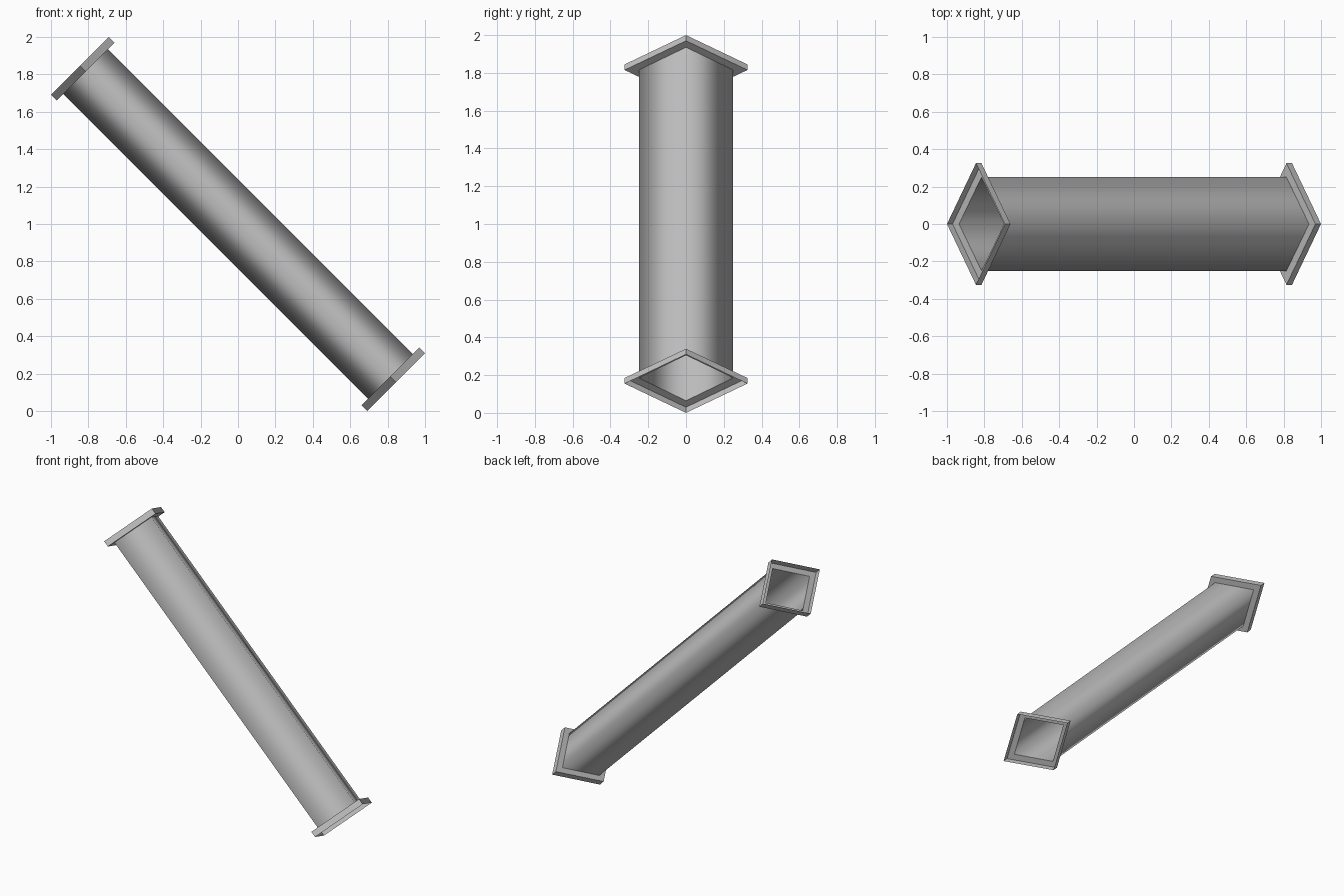
import bpy, bmesh, math
from mathutils import Matrix

cube = bpy.data.objects.get("Cube")
if cube:
    bpy.data.objects.remove(cube, do_unlink=True)

HALF_LENGTH = 1.195   # centre to the open rim
LIP = 0.042           # depth of each flange lip
TUBE = (0.25, 0.17)   # half diagonals of the tube section
FLANGE = (0.325, 0.219)

grey = bpy.data.materials.new("plain grey")
grey.use_nodes = True
colour = (0.53, 0.53, 0.53, 1)
grey.diffuse_color = colour
grey.node_tree.nodes["Principled BSDF"].inputs["Base Color"].default_value = colour

# The long axis slopes down towards +x
tilt = Matrix.Translation((0, 0, 1)) @ Matrix.Rotation(math.radians(45), 4, "Y")


def diamond_loft(name, sections, smooth):
    """Join diamond rings, each (position along axis, half diagonals), as an open sheet."""
    bm = bmesh.new()
    rings = []
    for x, (w, h) in sections:
        corners = [(w, 0), (0, h), (-w, 0), (0, -h)]
        rings.append([bm.verts.new((x, y, z)) for y, z in corners])
    for a, b in zip(rings, rings[1:]):
        for i in range(4):
            j = (i + 1) % 4
            bm.faces.new((a[i], a[j], b[j], b[i]))
    for f in bm.faces:
        f.smooth = smooth
    bmesh.ops.transform(bm, matrix=tilt, verts=bm.verts)
    bmesh.ops.recalc_face_normals(bm, faces=bm.faces)
    mesh = bpy.data.meshes.new(name)
    bm.to_mesh(mesh)
    bm.free()
    mesh.materials.append(grey)
    obj = bpy.data.objects.new(name, mesh)
    bpy.context.collection.objects.link(obj)
    return obj


inner = HALF_LENGTH - LIP

# Hollow tube with softly shaded corners
diamond_loft("tube", [(inner, TUBE), (-inner, TUBE)], True)

# Shallow tray flange at each end: flat ring, then a lip reaching outward
for name, side in (("lower_flange", 1), ("upper_flange", -1)):
    diamond_loft(name, [(side * inner, TUBE), (side * inner, FLANGE),
                        (side * HALF_LENGTH, FLANGE)], False)
